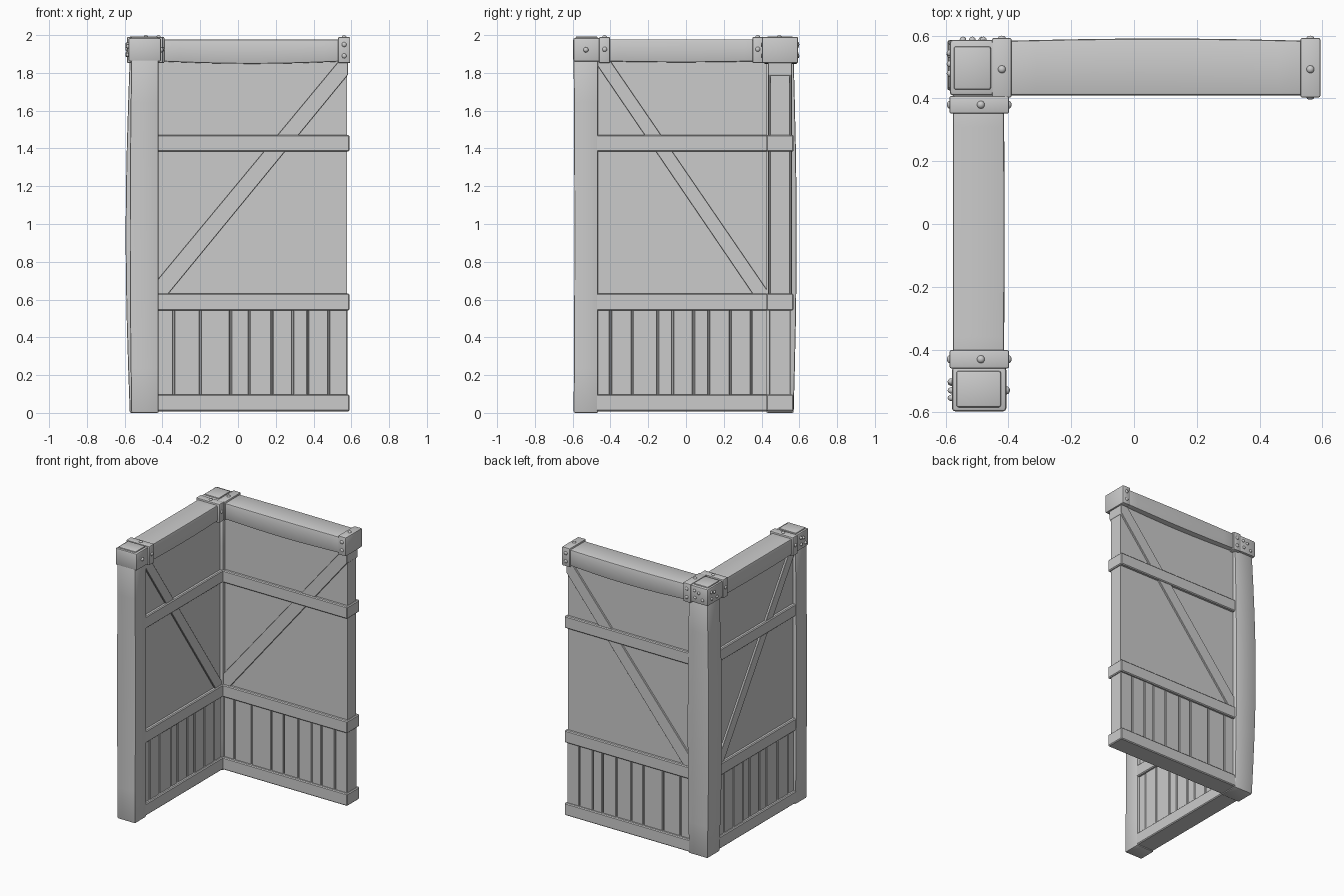
import bpy, bmesh, math, random
from mathutils import Vector, Matrix

if "Cube" in bpy.data.objects:
    bpy.data.objects.remove(bpy.data.objects["Cube"])

random.seed(4)


def finish(bm, name, bevel=0.0, smooth=False):
    if bevel:
        edges = [e for e in bm.edges if len(e.link_faces) == 2 and e.calc_face_angle(0) > 0.6]
        bmesh.ops.bevel(bm, geom=edges, offset=bevel, segments=2 if smooth else 1,
                        affect='EDGES', profile=0.5)
    bmesh.ops.recalc_face_normals(bm, faces=bm.faces)
    me = bpy.data.meshes.new(name)
    bm.to_mesh(me)
    bm.free()
    ob = bpy.data.objects.new(name, me)
    bpy.context.collection.objects.link(ob)
    if smooth:
        bpy.context.view_layer.objects.active = ob
        ob.select_set(True)
        bpy.ops.object.shade_smooth_by_angle(angle=math.radians(40))
        ob.select_set(False)
    return ob


def box(name, x, y, z, bevel=0.004, smooth=False, axis=None, bow=None):
    """Box from ranges; with an axis it is sliced along it and bent by bow(t, co)."""
    bm = bmesh.new()
    bmesh.ops.create_cube(bm, size=1)
    lo, hi = Vector((x[0], y[0], z[0])), Vector((x[1], y[1], z[1]))
    for v in bm.verts:
        v.co = Vector(lo[i] + (v.co[i] + 0.5) * (hi[i] - lo[i]) for i in range(3))
    if axis is not None:
        edges = [e for e in bm.edges if abs(e.verts[0].co[axis] - e.verts[1].co[axis]) > 1e-5]
        bmesh.ops.subdivide_edges(bm, edges=edges, cuts=7, use_grid_fill=True)
        mid = (lo + hi) / 2
        for v in bm.verts:
            t = (v.co[axis] - lo[axis]) / (hi[axis] - lo[axis])
            v.co += Vector(bow(math.sin(math.pi * t), v.co - mid))
    return finish(bm, name, bevel, smooth)


def bolt(name, pos, normal, r=0.013, h=0.011):
    """Domed bolt head facing along normal."""
    bm = bmesh.new()
    bmesh.ops.create_uvsphere(bm, u_segments=10, v_segments=6, radius=1)
    rot = Vector(normal).to_track_quat('Z', 'Y').to_matrix().to_4x4()
    bm.transform(Matrix.Translation(pos) @ rot @ Matrix.Diagonal((r, r, h, 1)))
    finish(bm, name, 0, True)


# Each wall: u runs along the wall, thickness t is measured from its centre plane
def wall_box(wall, name, u, t, z, bevel=0.004):
    if wall == "back":
        return box(name, u, (0.497 - t, 0.497 + t), z, bevel)
    return box(name, (-0.493 - t, -0.493 + t), u, z, bevel)


def wall_prism(wall, name, pts, t):
    bm = bmesh.new()
    if wall == "back":
        vs = [bm.verts.new((u, 0.497 - t, z)) for u, z in pts]
        move = (0, 2 * t, 0)
    else:
        vs = [bm.verts.new((-0.493 - t, u, z)) for u, z in pts]
        move = (2 * t, 0, 0)
    face = bm.faces.new(vs)
    ext = bmesh.ops.extrude_face_region(bm, geom=[face])
    bmesh.ops.translate(bm, vec=move, verts=[g for g in ext["geom"] if isinstance(g, bmesh.types.BMVert)])
    finish(bm, name, 0.002)


walls = {
    "back": dict(span=(-0.44, 0.578), rail=(-0.44, 0.59),
                 gaps=[-0.34, -0.2, -0.04, 0.06, 0.18, 0.29, 0.37, 0.48],
                 brace=[(-0.43, 0.62), (-0.378, 0.62), (0.582, 1.79), (0.582, 1.87),
                        (0.54, 1.87), (-0.43, 0.70)]),
    "left": dict(span=(-0.49, 0.45), rail=(-0.49, 0.45),
                 gaps=[-0.4, -0.285, -0.15, -0.07, 0.04, 0.12, 0.235, 0.345],
                 brace=[(-0.48, 1.87), (-0.48, 1.855), (0.36, 0.62), (0.44, 0.62),
                        (0.44, 0.635), (-0.405, 1.87)]),
}
for w, d in walls.items():
    # plaster panel and core behind the planks
    wall_box(w, w + "_panel", d["span"], 0.05, (0.58, 1.9), 0)
    wall_box(w, w + "_plank_core", d["span"], 0.04, (0.05, 0.59), 0)
    # wainscot planks
    cuts = [d["span"][0]] + d["gaps"] + [d["span"][1] + 0.004]
    for i, (a, b) in enumerate(zip(cuts, cuts[1:])):
        wall_box(w, f"{w}_plank_{i}", (a + 0.003, b - 0.003), random.uniform(0.052, 0.058), (0.06, 0.58))
    # horizontal rails
    for n, z in (("bottom", (0.008, 0.098)), ("middle", (0.542, 0.632)), ("upper", (1.383, 1.472))):
        wall_box(w, f"{w}_{n}_rail", d["rail"], 0.072, z, 0.006)
    # diagonal brace
    wall_prism(w, w + "_brace", d["brace"], 0.063)

# posts, with the corner post bowed outward
box("corner_post", (-0.573, -0.42), (0.425, 0.57), (0, 1.88), 0.008, True, 2,
    lambda s, c: (-0.022 * s if c.x < 0 else 0, 0.016 * s if c.y > 0 else 0, 0))
box("front_post", (-0.565, -0.42), (-0.595, -0.465), (0, 1.88), 0.008, True, 2,
    lambda s, c: (-0.008 * s if c.x < 0 else 0, 0.004 * s if c.y < 0 else 0, 0))

# top beams with a slight sag
box("back_beam", (-0.44, 0.588), (0.41, 0.583), (1.862, 1.978), 0.008, True, 0,
    lambda s, c: (0, 0.008 * s if c.y > 0 else 0, -0.014 * s if c.z < 0 else -0.002 * s))
box("left_beam", (-0.577, -0.415), (-0.47, 0.42), (1.862, 1.978), 0.008, True, 1,
    lambda s, c: (0.003 * s if c.x > 0 else 0, 0, -0.006 * s if c.z < 0 else 0))

# post caps with raised top plates
box("corner_cap", (-0.587, -0.435), (0.41, 0.587), (1.86, 1.985), 0.01, True)
box("corner_cap_plate", (-0.574, -0.456), (0.428, 0.566), (1.97, 1.993), 0.007, True)
box("front_cap", (-0.58, -0.407), (-0.597, -0.455), (1.86, 1.985), 0.01, True)
box("front_cap_plate", (-0.566, -0.424), (-0.584, -0.468), (1.97, 1.993), 0.007, True)

# metal straps round the beams, with bolts on the top and both sides
for n, u in (("corner", (-0.452, -0.39)), ("end", (0.53, 0.594))):
    box(f"back_strap_{n}", u, (0.403, 0.593), (1.852, 1.99), 0.006, True)
    m = sum(u) / 2
    bolt(f"back_strap_{n}_top_bolt", (m, 0.493, 1.989), (0, 0, 1))
    for k, z in enumerate((1.89, 1.95)):
        bolt(f"back_strap_{n}_front_bolt_{k}", (m, 0.403, z), (0, -1, 0), h=0.007)
        bolt(f"back_strap_{n}_rear_bolt_{k}", (m, 0.593, z), (0, 1, 0), h=0.007)
for n, u in (("corner", (0.352, 0.408)), ("front", (-0.46, -0.402))):
    box(f"left_strap_{n}", (-0.588, -0.398), u, (1.852, 1.99), 0.006, True)
    m = sum(u) / 2
    bolt(f"left_strap_{n}_top_bolt", (-0.488, m, 1.989), (0, 0, 1))
    bolt(f"left_strap_{n}_inner_bolt", (-0.398, m, 1.925), (1, 0, 0), h=0.008)
    bolt(f"left_strap_{n}_outer_bolt", (-0.588, m, 1.925), (-1, 0, 0), h=0.008)

# bolt clusters on the cap faces
for i, (a, z) in enumerate(((-0.03, 1.895), (0.0, 1.94), (0.03, 1.9), (0.035, 1.95))):
    bolt(f"corner_cap_rear_bolt_{i}", (-0.515 + a, 0.587, z), (0, 1, 0), 0.011, 0.01)
    bolt(f"corner_cap_left_bolt_{i}", (-0.587, 0.51 + a, z), (-1, 0, 0), 0.011, 0.01)
    bolt(f"front_cap_left_bolt_{i}", (-0.58, -0.53 + a * 0.8, z), (-1, 0, 0), 0.011, 0.014)
bolt("front_cap_inner_bolt", (-0.407, -0.53, 1.922), (1, 0, 0), 0.014, 0.012)
